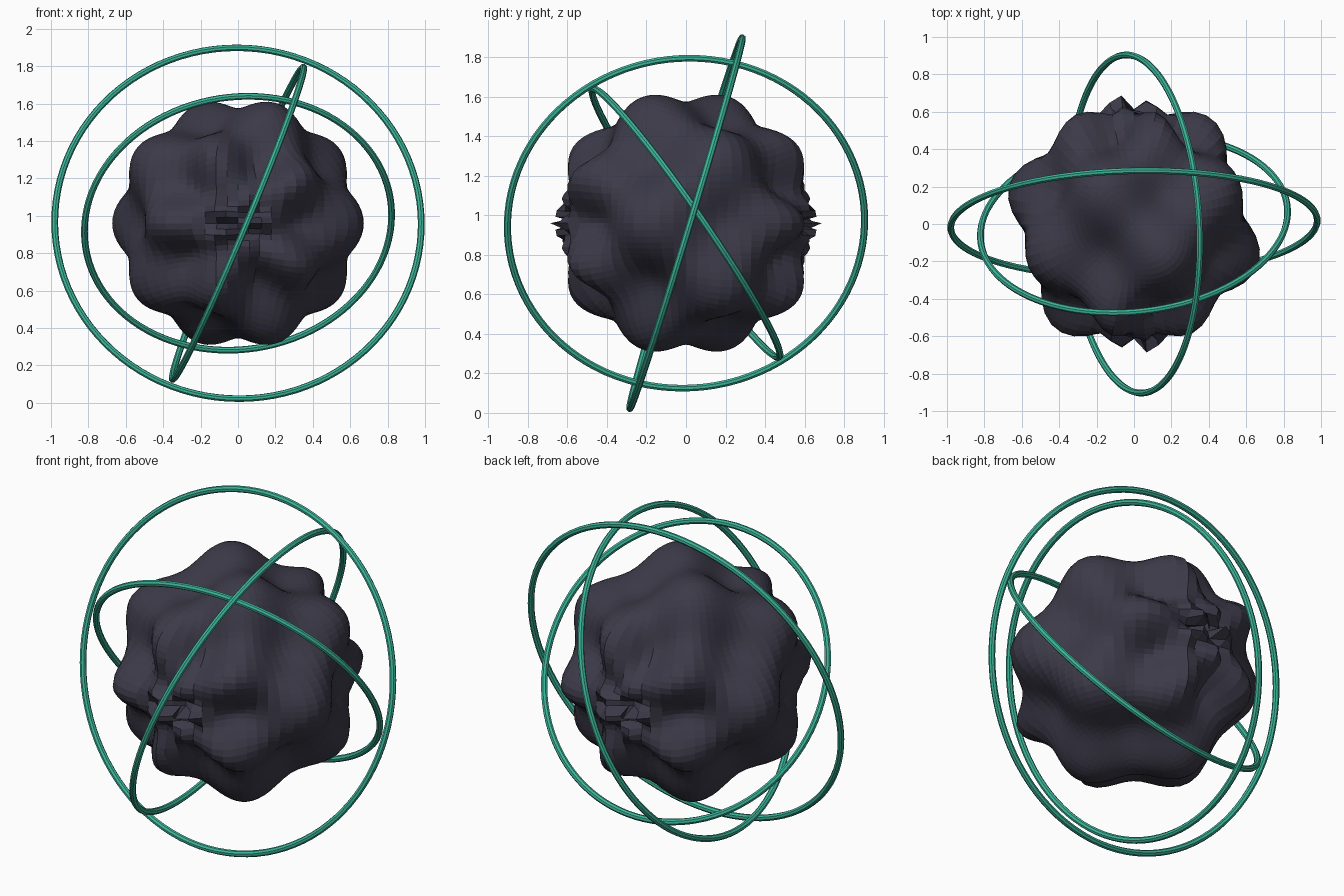
import bpy, math
from mathutils import Vector

if "Cube" in bpy.data.objects:
    bpy.data.objects.remove(bpy.data.objects["Cube"])

CENTRE = Vector((0, 0, 0.96))

def material(name, rgb):
    m = bpy.data.materials.new(name)
    m.diffuse_color = (*rgb, 1)
    m.use_nodes = True
    m.node_tree.nodes["Principled BSDF"].inputs["Base Color"].default_value = m.diffuse_color
    return m

dark = material("dark slate", (0.045, 0.042, 0.065))
green = material("teal green", (0.046, 0.46, 0.32))

# Lumpy core: a sphere pushed in and out by waves around the front-back axis
bpy.ops.mesh.primitive_uv_sphere_add(segments=64, ring_count=64, radius=1, location=CENTRE)
core = bpy.context.object
core.name = "lumpy_core"
core.data.materials.append(dark)
for v in core.data.vertices:
    d = v.co.normalized()
    around = math.atan2(d.z, d.x)
    from_front = math.acos(max(-1, min(1, -d.y)))
    v.co = d * (0.615 + 0.085 * math.cos(5 * around) * math.cos(5 * from_front))

# Three thin tilted rings: name, radius, axis
for name, radius, axis in (
    ("outer_ring", 0.98, (-0.02, 0.957, -0.29)),
    ("middle_ring", 0.905, (0.922, 0.048, -0.386)),
    ("inner_ring", 0.825, (-0.095, 0.82, 0.57)),
):
    bpy.ops.mesh.primitive_torus_add(major_segments=100, minor_segments=8,
                                     major_radius=radius, minor_radius=0.018, location=CENTRE)
    ring = bpy.context.object
    ring.name = name
    ring.rotation_euler = Vector(axis).to_track_quat('Z', 'Y').to_euler()
    ring.data.materials.append(green)
